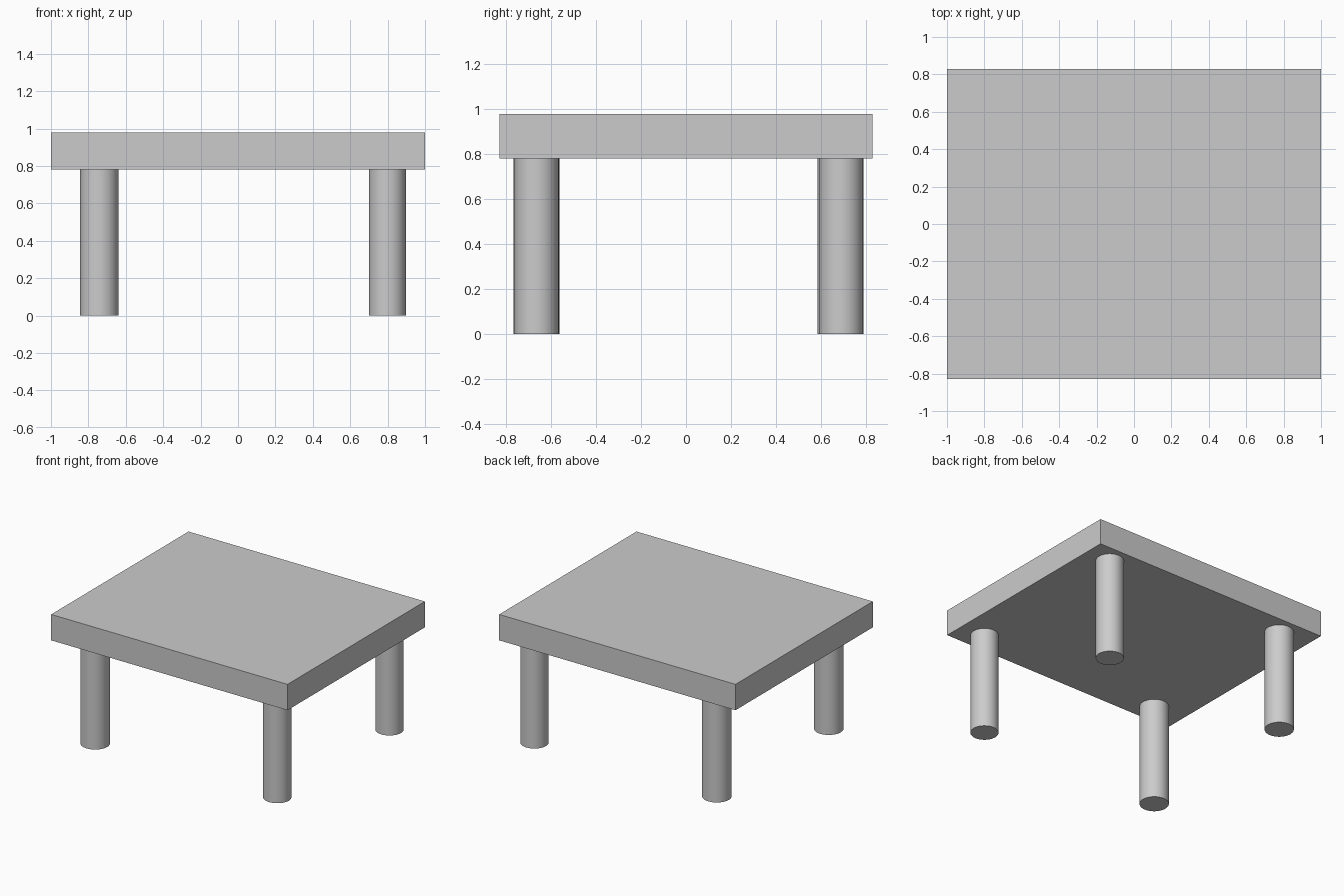
import bpy
import math

cube = bpy.data.objects.get("Cube")
if cube:
    bpy.data.objects.remove(cube, do_unlink=True)

# Single plain grey
grey = bpy.data.materials.new("plain_grey")
grey.use_nodes = True
color = (0.6, 0.6, 0.6, 1.0)
grey.diffuse_color = color
for node in grey.node_tree.nodes:
    if node.type == 'BSDF_PRINCIPLED':
        node.inputs["Base Color"].default_value = color

HEIGHT = 0.98
UNDERSIDE = 0.782


def finish(name):
    obj = bpy.context.object
    obj.name = name
    obj.data.materials.append(grey)
    return obj


# Slab tabletop
bpy.ops.mesh.primitive_cube_add(size=1, location=(0, 0, (HEIGHT + UNDERSIDE) / 2))
top = finish("tabletop")
top.scale = (2.0, 1.66, HEIGHT - UNDERSIDE)
bpy.ops.object.transform_apply(location=False, rotation=False, scale=True)


# Round legs, slightly uneven in thickness and placement
def leg(name, x, y, radius):
    bpy.ops.mesh.primitive_cylinder_add(
        vertices=48, radius=radius, depth=UNDERSIDE, location=(x, y, UNDERSIDE / 2))
    finish(name)
    bpy.ops.object.shade_smooth_by_angle(angle=math.radians(40))


leg("front_right_leg", -0.742, -0.666, 0.102)
leg("back_right_leg", -0.742, 0.687, 0.102)
leg("front_left_leg", 0.799, -0.666, 0.098)
leg("back_left_leg", 0.799, 0.69, 0.098)
